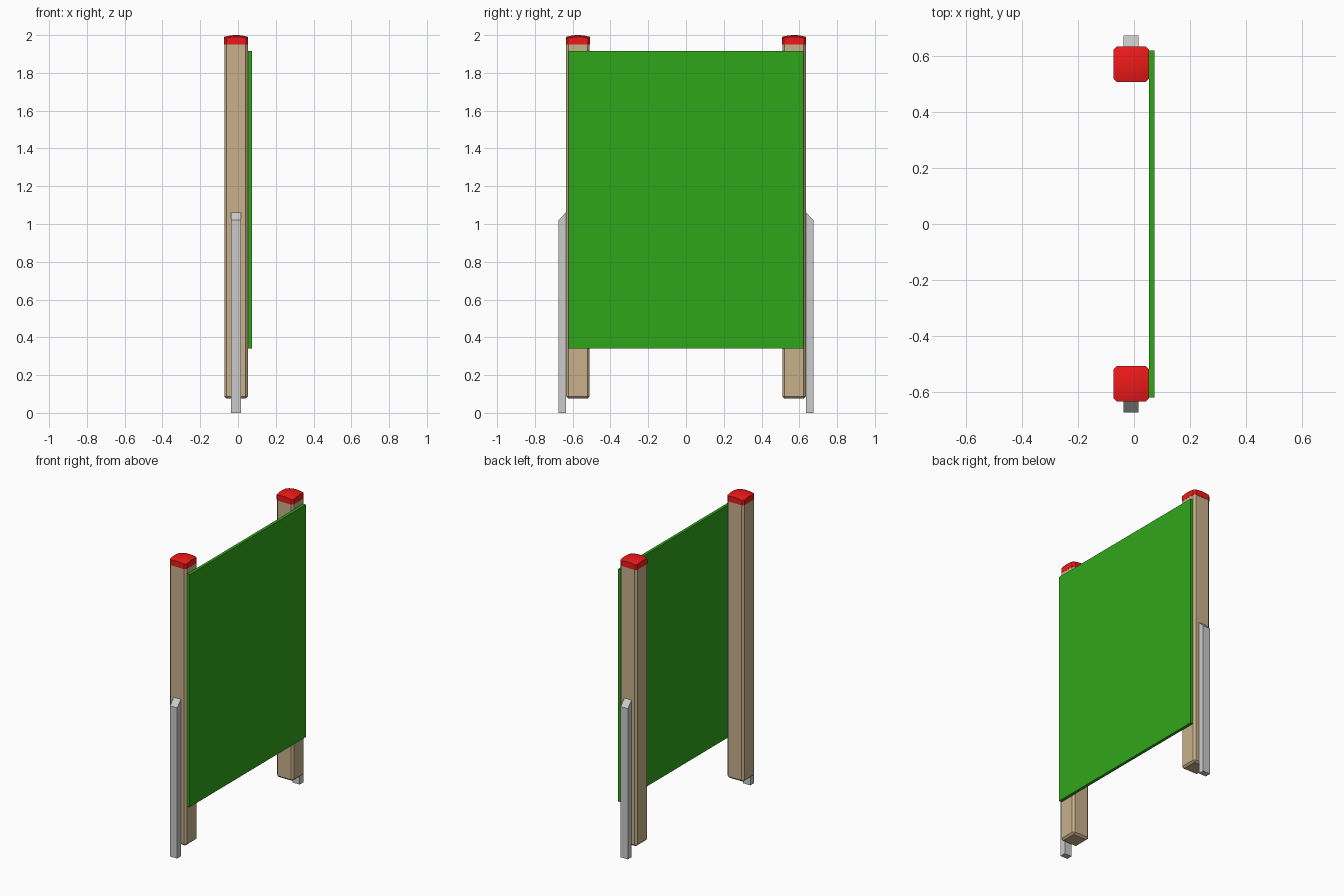
import bpy, bmesh

if "Cube" in bpy.data.objects:
    bpy.data.objects.remove(bpy.data.objects["Cube"])

CX = -0.01      # post axis in x
PY = 0.572      # post axis in y


def material(name, rgb):
    m = bpy.data.materials.new(name)
    m.diffuse_color = (*rgb, 1)
    m.use_nodes = True
    m.node_tree.nodes["Principled BSDF"].inputs["Base Color"].default_value = m.diffuse_color
    return m


WOOD = material("wood", (0.58, 0.44, 0.26))
RED = material("red", (0.85, 0.01, 0.01))
GREEN = material("green", (0.03, 0.38, 0.01))


def finish(bm, name, mat=None):
    bmesh.ops.recalc_face_normals(bm, faces=bm.faces)
    me = bpy.data.meshes.new(name)
    bm.to_mesh(me)
    bm.free()
    ob = bpy.data.objects.new(name, me)
    bpy.context.collection.objects.link(ob)
    if mat:
        me.materials.append(mat)
    return ob


def box(name, lo, hi, mat=None, chamfer=0):
    bm = bmesh.new()
    bmesh.ops.create_cube(bm, size=1)
    for v in bm.verts:
        v.co = [(a + b) / 2 + c * (b - a) for a, b, c in zip(lo, hi, v.co)]
    if chamfer:
        bmesh.ops.bevel(bm, geom=bm.edges[:], offset=chamfer, segments=1,
                        affect='EDGES', profile=0.5)
    return finish(bm, name, mat)


def cap(name, y, half=0.064, c=0.012, z0=1.95, top=2.0, n=6):
    # chamfered square outline, subdivided along its long sides
    corners = [(half, c - half), (half, half - c), (half - c, half), (c - half, half),
               (-half, half - c), (-half, c - half), (c - half, -half), (half - c, -half)]
    outline = []
    for i, a in enumerate(corners):
        b = corners[(i + 1) % 8]
        steps = n if i % 2 == 0 else 1
        outline += [(a[0] + (b[0] - a[0]) * k / steps,
                     a[1] + (b[1] - a[1]) * k / steps) for k in range(steps)]
    bm = bmesh.new()
    rings = [[bm.verts.new((CX + px, y + py, z0)) for px, py in outline]]
    # domed top as shrinking rings
    for s in (1, 0.75, 0.5, 0.25):
        rings.append([bm.verts.new((CX + px * s, y + py * s,
                                    top - 2.3 * s * s * (px * px + py * py)))
                      for px, py in outline])
    m = len(outline)
    bm.faces.new(rings[0])
    for r, q in zip(rings, rings[1:]):
        for i in range(m):
            bm.faces.new((r[i], r[(i + 1) % m], q[(i + 1) % m], q[i]))
    tip = bm.verts.new((CX, y, top))
    for i in range(m):
        bm.faces.new((rings[-1][i], rings[-1][(i + 1) % m], tip))
    ob = finish(bm, name, RED)
    bpy.ops.object.select_all(action='DESELECT')
    ob.select_set(True)
    bpy.context.view_layer.objects.active = ob
    bpy.ops.object.shade_smooth_by_angle(angle=0.5)


def anchor(name, s):
    # ground bar with a slanted top, extruded along x
    profile = [(0.635, 0), (0.675, 0), (0.675, 1.02), (0.635, 1.062)]
    bm = bmesh.new()
    f = bm.faces.new([bm.verts.new((CX - 0.027, s * y, z)) for y, z in profile])
    ext = bmesh.ops.extrude_face_region(bm, geom=[f])
    for v in ext["geom"]:
        if isinstance(v, bmesh.types.BMVert):
            v.co.x += 0.054
    # extrusion keeps the starting face, so the bar is closed
    if len(bm.faces) < 6:
        bmesh.ops.holes_fill(bm, edges=bm.edges[:])
    finish(bm, name)


for side, s in (("left", -1), ("right", 1)):
    y = s * PY
    box(side + "_post", (CX - 0.062, y - 0.062, 0.075), (CX + 0.063, y + 0.062, 1.965),
        WOOD, 0.012)
    cap(side + "_post_cap", y)
    anchor(side + "_ground_anchor", s)

# flat panel fixed to the faces of both posts
box("panel", (0.053, -0.622, 0.342), (0.073, 0.622, 1.915), GREEN)
